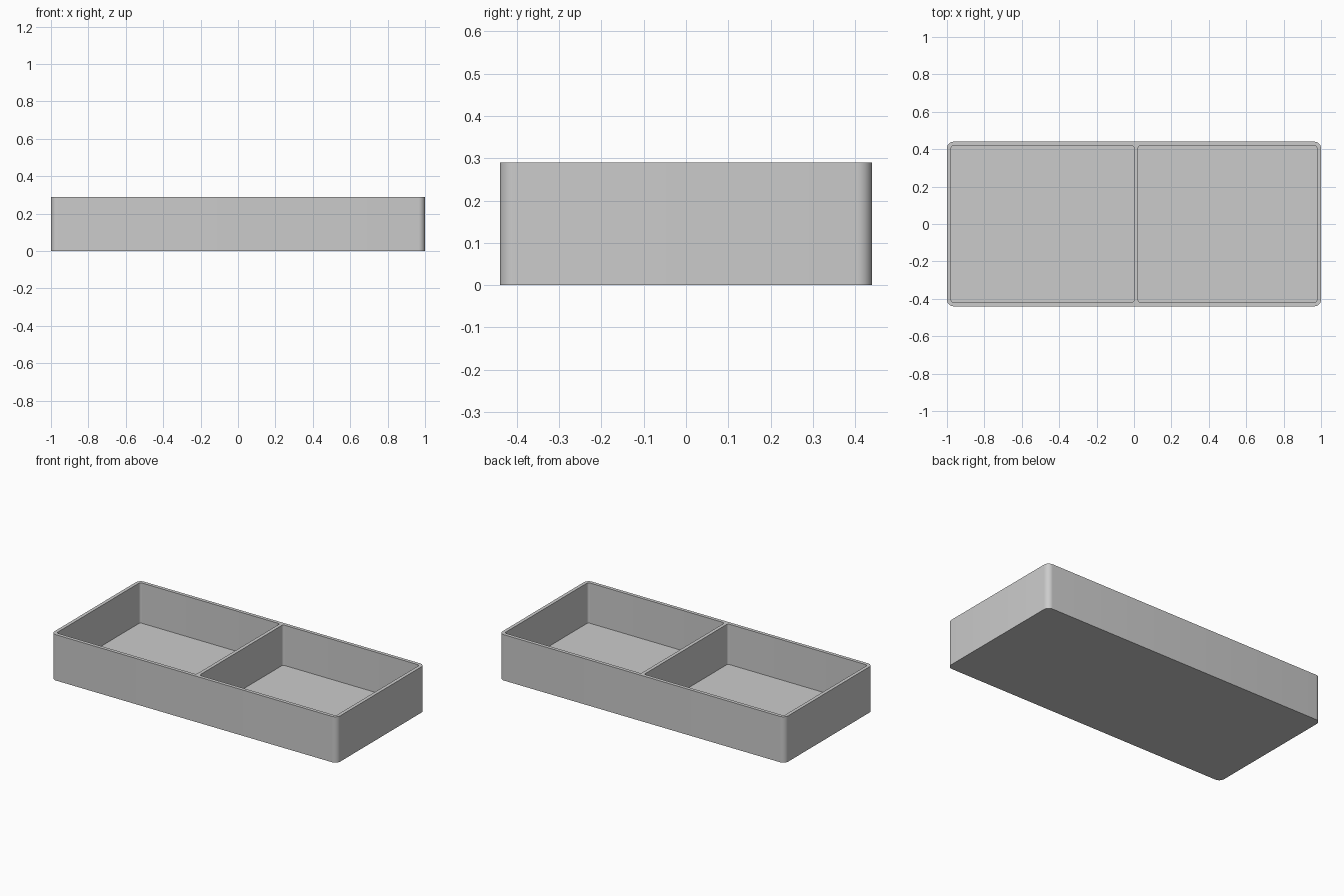
import bpy, bmesh, math

default = bpy.data.objects.get("Cube")
if default:
    bpy.data.objects.remove(default, do_unlink=True)

LENGTH, DEPTH, HEIGHT = 2.0, 0.88, 0.29
WALL, FLOOR = 0.022, 0.035
DIVIDER = (0.0, 0.022)           # divider sits just right of the centre line
OUTER_RADIUS, INNER_RADIUS = 0.035, 0.013

# Single plain grey material
grey = bpy.data.materials.new("plain grey")
grey.use_nodes = True
grey.diffuse_color = (0.6, 0.6, 0.6, 1)
grey.node_tree.nodes["Principled BSDF"].inputs["Base Color"].default_value = (0.6, 0.6, 0.6, 1)


def rounded_block(name, x0, x1, half_y, z0, z1, radius):
    """Box with rounded upright edges."""
    bm = bmesh.new()
    bmesh.ops.create_cube(bm, size=1)
    for v in bm.verts:
        v.co.x = x1 if v.co.x > 0 else x0
        v.co.y = half_y if v.co.y > 0 else -half_y
        v.co.z = z1 if v.co.z > 0 else z0
    upright = [e for e in bm.edges if abs(e.verts[0].co.z - e.verts[1].co.z) > 0.01]
    bmesh.ops.bevel(bm, geom=upright, offset=radius, segments=8,
                    profile=0.5, affect='EDGES')
    mesh = bpy.data.meshes.new(name)
    bm.to_mesh(mesh)
    bm.free()
    mesh.materials.append(grey)
    obj = bpy.data.objects.new(name, mesh)
    bpy.context.collection.objects.link(obj)
    return obj


# Tray body
tray = rounded_block("divided_tray", -LENGTH / 2, LENGTH / 2, DEPTH / 2,
                     0, HEIGHT, OUTER_RADIUS)
bpy.context.view_layer.objects.active = tray
tray.select_set(True)

# Two open compartments, leaving the divider between them
spans = {"left_compartment": (DIVIDER[1], LENGTH / 2 - WALL),
         "right_compartment": (WALL - LENGTH / 2, DIVIDER[0])}
for name, (x0, x1) in spans.items():
    cutter = rounded_block(name, x0, x1, DEPTH / 2 - WALL,
                           FLOOR, HEIGHT + 0.1, INNER_RADIUS)
    cutter.hide_render = True
    cut = tray.modifiers.new(name, 'BOOLEAN')
    cut.operation = 'DIFFERENCE'
    cut.solver = 'EXACT'
    cut.object = cutter
    bpy.ops.object.modifier_apply(modifier=cut.name)
    bpy.data.objects.remove(cutter, do_unlink=True)

bpy.ops.object.shade_smooth_by_angle(angle=math.radians(30))
